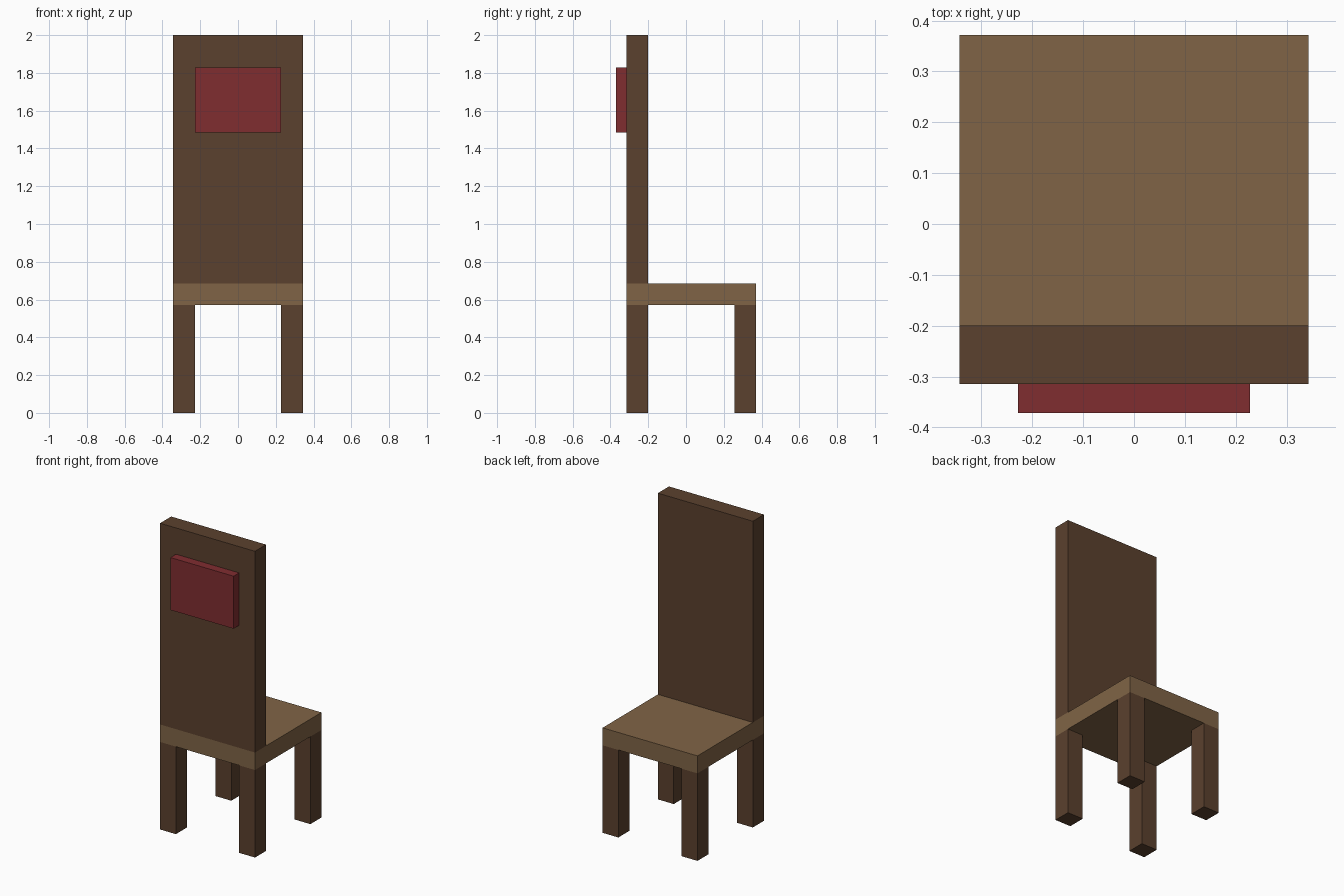
import bpy

cube = bpy.data.objects.get("Cube")
if cube:
    bpy.data.objects.remove(cube, do_unlink=True)

U = 2 / 35  # the chair is laid out on a regular module


def material(name, rgb):
    # 8-bit display colour to linear
    lin = [((c / 255 + 0.055) / 1.055) ** 2.4 for c in rgb] + [1.0]
    mat = bpy.data.materials.new(name)
    mat.use_nodes = True
    mat.diffuse_color = lin
    mat.node_tree.nodes["Principled BSDF"].inputs["Base Color"].default_value = lin
    return mat


def box(name, low, high, mat):
    """Box between two corners given in modules."""
    centre = [(a + b) / 2 * U for a, b in zip(low, high)]
    bpy.ops.mesh.primitive_cube_add(size=1, location=centre)
    obj = bpy.context.object
    obj.name = name
    obj.scale = [(b - a) * U for a, b in zip(low, high)]
    bpy.ops.object.transform_apply(location=False, rotation=False, scale=True)
    obj.data.materials.append(mat)
    return obj


dark_wood = material("dark_wood", (91, 65, 46))
light_wood = material("light_wood", (128, 100, 70))
red_fabric = material("red_fabric", (128, 45, 48))

# Seat and tall backrest
box("seat", (-6, -5.5, 10), (6, 6.5, 12), light_wood)
box("backrest", (-6, -5.5, 12), (6, -3.5, 35), dark_wood)

# Padded panel on the outer face of the backrest
box("back_panel", (-4, -6.5, 26), (4, -5.5, 32), red_fabric)

# Four square legs
for side, x in (("right", -6), ("left", 4)):
    for end, y in (("front", -5.5), ("back", 4.5)):
        box(f"{end}_{side}_leg", (x, y, 0), (x + 2, y + 2, 10), dark_wood)
